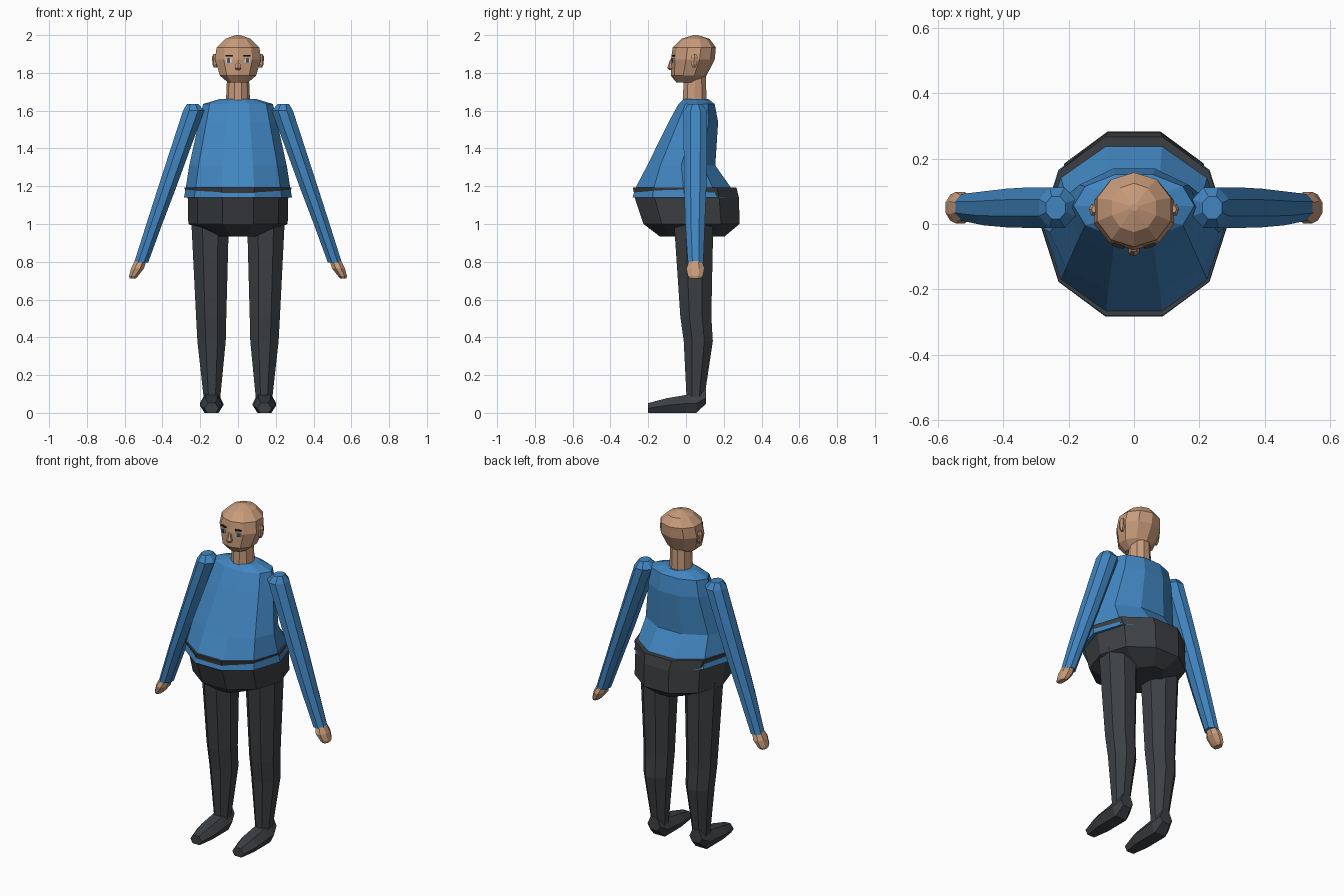
import bpy, bmesh, math
from mathutils import Matrix

if "Cube" in bpy.data.objects:
    bpy.data.objects.remove(bpy.data.objects["Cube"])


def material(name, r, g, b):
    m = bpy.data.materials.new(name)
    m.diffuse_color = (r, g, b, 1)
    m.use_nodes = True
    m.node_tree.nodes["Principled BSDF"].inputs["Base Color"].default_value = m.diffuse_color
    return m


SKIN = material("skin", 0.58, 0.33, 0.20)
BLUE = material("blue_shirt", 0.053, 0.235, 0.53)
DARK = material("dark_cloth", 0.046, 0.051, 0.056)
WHITE = material("eye_white", 0.75, 0.75, 0.75)
IRIS = material("iris_blue", 0.03, 0.09, 0.17)
BROW = material("brow_brown", 0.02, 0.014, 0.01)


def finish(name, bm, mat):
    bmesh.ops.recalc_face_normals(bm, faces=bm.faces)
    mesh = bpy.data.meshes.new(name)
    bm.to_mesh(mesh)
    bm.free()
    mesh.materials.append(mat)
    ob = bpy.data.objects.new(name, mesh)
    bpy.context.collection.objects.link(ob)
    return ob


def ring(z, cx, rx, yf, yb, n=10, phase=0.0):
    """Horizontal oval of n points, half width rx, reaching from yf to yb."""
    ang = [math.radians(phase) + math.tau * i / n for i in range(n)]
    mx = max(math.cos(a) for a in ang)
    my = max(math.sin(a) for a in ang)
    cy, ry = (yf + yb) / 2, (yb - yf) / 2
    return [(cx + rx * math.cos(a) / mx, cy + ry * math.sin(a) / my, z) for a in ang]


def loft(name, rings, mat, side=1):
    """Skin a stack of equal rings and cap both ends; side=-1 mirrors in x."""
    bm = bmesh.new()
    rows = [[bm.verts.new((side * x, y, z)) for x, y, z in r] for r in rings]
    n = len(rows[0])
    for a, b in zip(rows, rows[1:]):
        for i in range(n):
            j = (i + 1) % n
            bm.faces.new((a[i], a[j], b[j], b[i]))
    bm.faces.new(rows[0])
    bm.faces.new(rows[-1])
    return finish(name, bm, mat)


def ovals(name, table, mat, side=1, n=10, phase=0.0):
    return loft(name, [ring(*row, n, phase) for row in table], mat, side)


def plate(name, side, x, y, z, w, h, mat, depth=0.008):
    """Thin plate lying on the slanted front of the face."""
    bm = bmesh.new()
    bmesh.ops.create_cube(bm, size=1, matrix=Matrix.Translation((side * x, y, z))
                          @ Matrix.Rotation(side * math.radians(17), 4, 'Z')
                          @ Matrix.Diagonal((w, depth, h, 1)))
    finish(name, bm, mat)


def shoe_section(y, w, zb, zm, zt):
    cx = 0.14
    return [(cx - w * .6, y, zb), (cx + w * .6, y, zb), (cx + w, y, zm),
            (cx + w * .5, y, zt), (cx - w * .5, y, zt), (cx - w, y, zm)]


# Torso: z, centre x, half width, front y, back y
ovals("shirt", [(1.14, 0, .286, -.283, .272), (1.19, 0, .277, -.268, .24),
                (1.31, 0, .258, -.205, .155), (1.54, 0, .207, -.092, .17),
                (1.635, 0, .185, -.04, .152), (1.662, 0, .095, -.012, .118)], BLUE)
ovals("trouser_hips", [(.935, 0, .11, -.14, .205), (1.0, 0, .263, -.225, .283),
                       (1.135, 0, .266, -.27, .281), (1.193, 0, .284, -.281, .267)], DARK)

# Neck and head
ovals("neck", [(1.62, 0, .065, -.018, .11), (1.78, 0, .058, -.012, .105)], SKIN)
ovals("head", [(1.748, 0, .052, -.05, .07), (1.785, 0, .095, -.08, .108),
               (1.87, 0, .123, -.08, .152), (1.935, 0, .113, -.07, .158),
               (1.98, 0, .068, -.025, .125), (2.0, 0, .012, .04, .062)],
      SKIN, phase=18)
ovals("nose", [(1.815, 0, .010, -.09, -.07), (1.826, 0, .017, -.099, -.065),
               (1.87, 0, .006, -.085, -.07)], SKIN, n=6, phase=30)

for side, label in ((1, "left"), (-1, "right")):
    # Face details
    ovals(label + "_ear", [(1.828, .12, .008, .035, .05), (1.845, .123, .012, .028, .058),
                           (1.885, .124, .014, .026, .062), (1.9, .122, .008, .035, .055)],
          SKIN, side, 6)
    plate(label + "_eye", side, .048, -.067, 1.866, .03, .02, WHITE)
    plate(label + "_iris", side, .049, -.0695, 1.866, .015, .02, IRIS)
    plate(label + "_eyebrow", side, .048, -.067, 1.892, .036, .008, BROW, .0095)

    # Arm and hand
    ovals(label + "_sleeve", [(.795, .513, .037, .01, .092), (1.0, .443, .042, -.004, .1),
                              (1.2, .373, .048, -.01, .108), (1.4, .304, .052, -.012, .112),
                              (1.6, .235, .056, -.012, .112), (1.636, .24, .03, .015, .085)],
          BLUE, side, 8, 22.5)
    ovals(label + "_hand", [(.712, .558, .016, .02, .08), (.725, .553, .024, .01, .09),
                            (.765, .532, .034, .002, .098), (.815, .512, .03, .02, .082)],
          SKIN, side, 8, 22.5)

    # Leg and shoe
    ovals(label + "_trouser_leg", [(.06, .138, .044, .005, .1), (.1, .138, .046, .002, .1),
                                   (.38, .14, .075, -.012, .142), (.51, .142, .08, -.03, .134),
                                   (1.03, .148, .1, -.065, .145)], DARK, side, 8, 22.5)
    loft(label + "_shoe", [shoe_section(-.2, .038, 0, .025, .052),
                           shoe_section(-.1, .062, 0, .04, .078),
                           shoe_section(0, .062, 0, .05, .095),
                           shoe_section(.055, .062, 0, .05, .11),
                           shoe_section(.107, .042, .05, .08, .128)], DARK, side)
